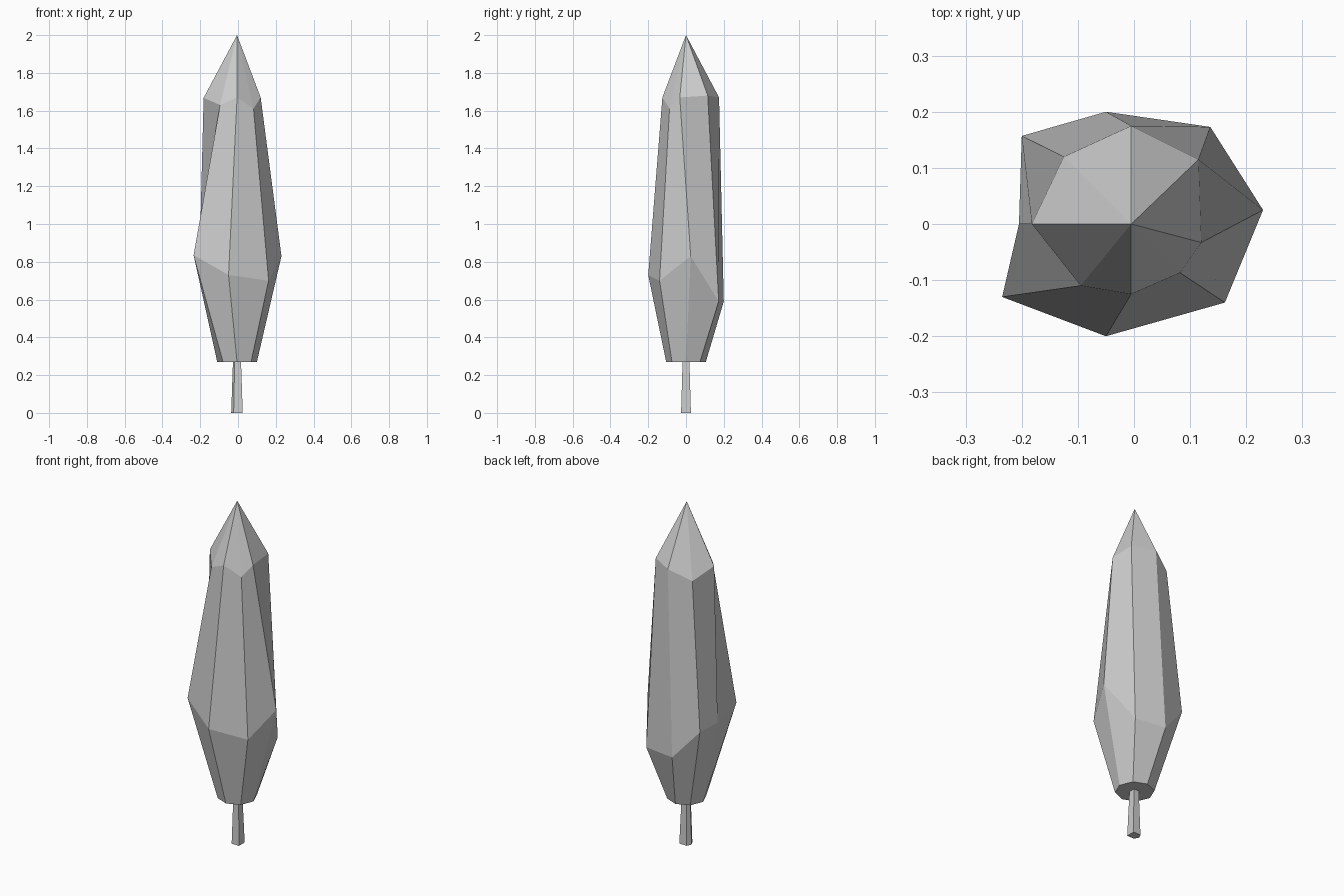
import bpy
from math import cos, sin, pi

if "Cube" in bpy.data.objects:
    bpy.data.objects.remove(bpy.data.objects["Cube"])


def loft(name, rings, apex=None):
    """Flat-shaded skin through rings of equal side count, capped or ending in a point."""
    n = len(rings[0])
    verts = [p for ring in rings for p in ring]
    faces = [tuple(reversed(range(n)))]
    for r in range(len(rings) - 1):
        for i in range(n):
            j = (i + 1) % n
            faces.append((r * n + i, r * n + j, (r + 1) * n + j, (r + 1) * n + i))
    top = (len(rings) - 1) * n
    if apex:
        verts.append(apex)
        faces += [(top + i, top + (i + 1) % n, len(verts) - 1) for i in range(n)]
    else:
        faces.append(tuple(range(top, top + n)))
    mesh = bpy.data.meshes.new(name)
    mesh.from_pydata(verts, [], faces)
    mesh.update()
    obj = bpy.data.objects.new(name, mesh)
    bpy.context.collection.objects.link(obj)
    return obj


CX = -0.005  # axis of the tree

# Foliage: regular octagon base, two irregular rings, pointed top
base = [(CX + 0.105 * cos(k * pi / 4), 0.105 * sin(k * pi / 4), 0.27) for k in range(8)]
belly = [(0.23, 0.025, 0.83), (0.136, 0.173, 0.59), (-0.05, 0.20, 0.59), (-0.20, 0.157, 0.76),
         (-0.205, 0.0, 0.76), (-0.235, -0.13, 0.835), (-0.05, -0.20, 0.73), (0.162, -0.14, 0.70)]
shoulder = [(0.12, -0.033, 1.67), (0.115, 0.115, 1.68), (CX, 0.175, 1.67), (-0.125, 0.12, 1.61),
            (-0.182, 0.0, 1.668), (-0.095, -0.11, 1.63), (CX, -0.125, 1.67), (0.082, -0.087, 1.61)]
loft("foliage", [base, belly, shoulder], (CX, 0, 2.0))

# Trunk: tapered five-sided post
section = [(0.03, -0.026), (0.03, 0.026), (-0.018, 0.026), (-0.031, 0.0), (-0.018, -0.026)]
loft("trunk", [[(CX + x * s, y * s, z) for x, y in section] for s, z in ((1, 0), (0.68, 0.29))])
